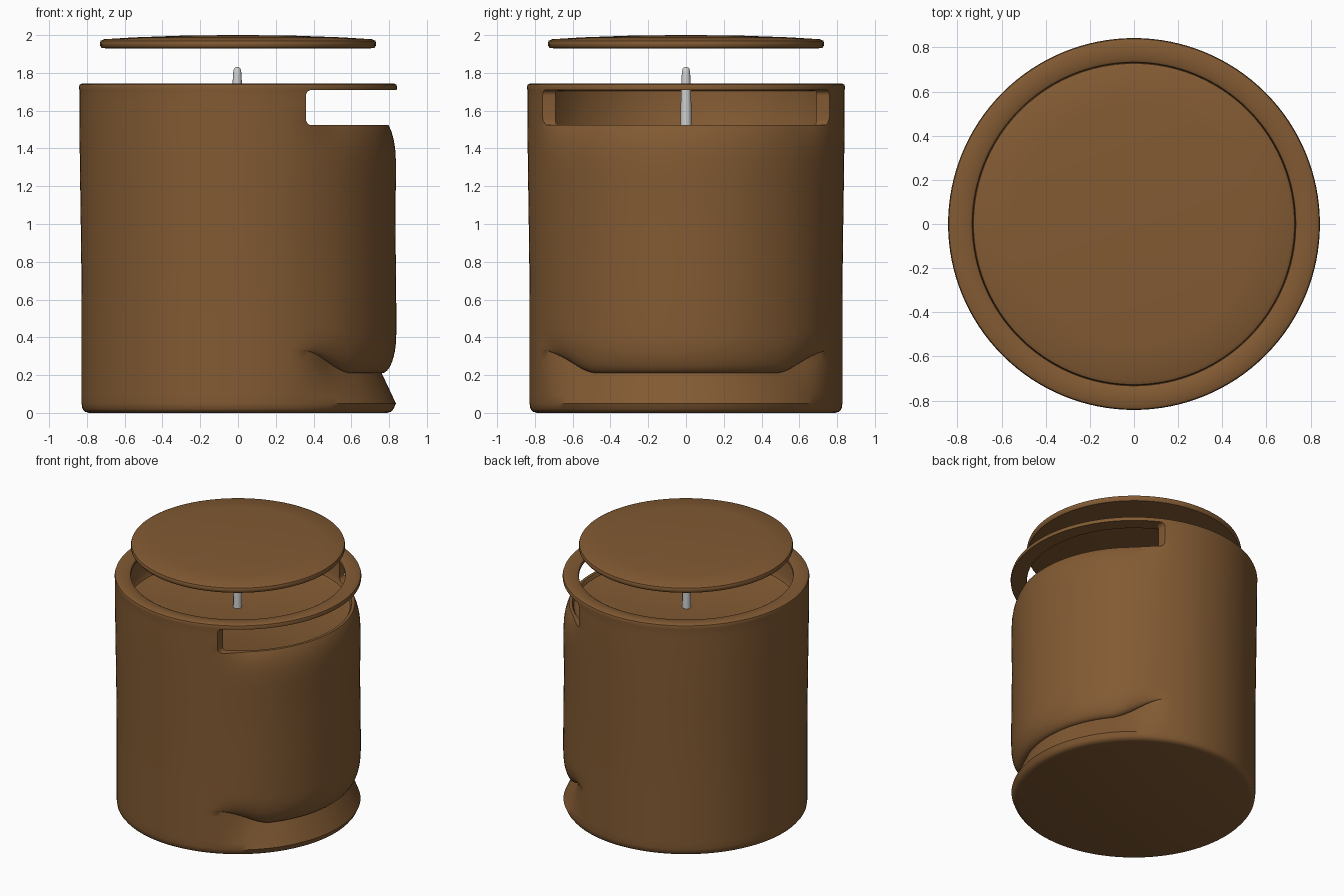
import bpy, bmesh, math

if "Cube" in bpy.data.objects:
    bpy.data.objects.remove(bpy.data.objects["Cube"])

def material(name, rgb):
    m = bpy.data.materials.new(name)
    m.diffuse_color = (*rgb, 1)
    m.use_nodes = True
    m.node_tree.nodes["Principled BSDF"].inputs["Base Color"].default_value = m.diffuse_color
    return m

brown = material("warm brown", (0.225, 0.103, 0.033))
grey = material("pale grey", (0.62, 0.62, 0.62))

def rings_object(name, rings, mat):
    """Closed skin through equal-sized rings of points, capped at both ends."""
    bm = bmesh.new()
    vs = [[bm.verts.new(p) for p in ring] for ring in rings]
    n = len(vs[0])
    for a, b in zip(vs, vs[1:]):
        for i in range(n):
            j = (i + 1) % n
            bm.faces.new((a[i], a[j], b[j], b[i]))
    bm.faces.new(vs[0][::-1])
    bm.faces.new(vs[-1])
    bmesh.ops.recalc_face_normals(bm, faces=bm.faces)
    me = bpy.data.meshes.new(name)
    bm.to_mesh(me)
    bm.free()
    ob = bpy.data.objects.new(name, me)
    bpy.context.collection.objects.link(ob)
    me.materials.append(mat)
    return ob

def circle(r, z, n):
    return [(r * math.cos(2 * math.pi * i / n), r * math.sin(2 * math.pi * i / n), z) for i in range(n)]

def smooth(ob, angle=35):
    bpy.ops.object.select_all(action='DESELECT')
    ob.select_set(True)
    bpy.context.view_layer.objects.active = ob
    bpy.ops.object.shade_smooth_by_angle(angle=math.radians(angle))

def ease(a, b, x):
    t = min(1, max(0, (x - a) / (b - a)))
    return t * t * (3 - 2 * t)

N = 128

def base_radius(z):
    return 0.828 + 0.012 * ease(0.5, 1.7, z)

def wall_ring(kind, s):
    """Outer wall row: under the crease, above it, or the upper wall."""
    pts = []
    for i in range(N):
        a = 2 * math.pi * i / N
        d = abs(math.degrees(math.atan2(math.sin(a), math.cos(a))))
        w = 1 - ease(48, 68, d)                    # fades beside the front panel
        crease = 0.21 + 0.12 * ease(38, 66, d)
        if kind == "low":
            z = 0.05 + (crease - 0.05) * s
            r = base_radius(z) + w * (0.008 - 0.075 * s)
        elif kind == "mid":
            z = crease + (0.55 - crease) * s * s
            u = min(1, s * s / 0.6)
            r = base_radius(z) + w * (0.01 - 0.077 * (1 - math.sqrt(1 - (1 - u) ** 2)))
        else:
            z = s
            r = base_radius(z) + w * 0.01 * (1 - ease(0.55, 1.1, z))
            if z < 1.55:                           # panel rounds in under the slot
                r -= w * 0.04 * max(0, (z - 1.2) / 0.32) ** 4
        pts.append((r * math.cos(a), r * math.sin(a), z))
    return pts

# jar body with notch, rim lip and recessed inner floor
rings = [circle(0.79, 0.0, N), circle(0.812, 0.007, N), circle(0.824, 0.022, N)]
rings += [wall_ring("low", k / 6) for k in range(7)]
rings += [wall_ring("mid", k / 14) for k in range(1, 15)]
rings += [wall_ring("up", z) for z in (0.75, 0.95, 1.15, 1.25, 1.33, 1.4, 1.45, 1.49, 1.52, 1.54, 1.56, 1.65, 1.71)]
rings += [circle(r, z, N) for r, z in ((0.842, 1.725), (0.838, 1.738), (0.825, 1.745), (0.745, 1.742),
                                       (0.733, 1.735), (0.73, 1.72), (0.735, 1.71), (0.78, 1.705),
                                       (0.78, 1.53), (0.765, 1.50), (0.74, 1.49))]
body = rings_object("jar_body", rings, brown)

# side slot cutter with rounded inner corners
bpy.ops.mesh.primitive_cube_add(size=1, location=(0.86, 0, 1.6165))
cutter = bpy.context.object
cutter.name = "slot_cutter"
cutter.scale = (1.0, 2.4, 0.187)
bpy.ops.object.transform_apply(location=True, scale=True)
bm = bmesh.new()
bm.from_mesh(cutter.data)
edges = [e for e in bm.edges if all(v.co.x < 0.5 for v in e.verts)
         and abs(e.verts[0].co.y - e.verts[1].co.y) > 1]
bmesh.ops.bevel(bm, geom=edges, offset=0.03, segments=5, profile=0.5, affect='EDGES')
bm.to_mesh(cutter.data)
bm.free()
cutter.data.materials.append(brown)
mod = body.modifiers.new("slot", 'BOOLEAN')
mod.operation = 'DIFFERENCE'
mod.solver = 'EXACT'
mod.object = cutter
bpy.context.view_layer.objects.active = body
bpy.ops.object.modifier_apply(modifier=mod.name)
bpy.data.objects.remove(cutter)
smooth(body)

# floating lid, slightly domed
lid = rings_object("lid", [circle(r, z, 96) for r, z in (
    (0.70, 1.93), (0.722, 1.933), (0.73, 1.943), (0.731, 1.958), (0.727, 1.97),
    (0.71, 1.978), (0.55, 1.988), (0.3, 1.997), (0.05, 2.0))], brown)
smooth(lid)

# wick
wick = rings_object("wick", [circle(r, z, 12) for r, z in (
    (0.03, 1.485), (0.029, 1.6), (0.025, 1.74), (0.022, 1.8), (0.018, 1.822), (0.009, 1.83))], grey)
wick.location.x = -0.004
smooth(wick, 50)
